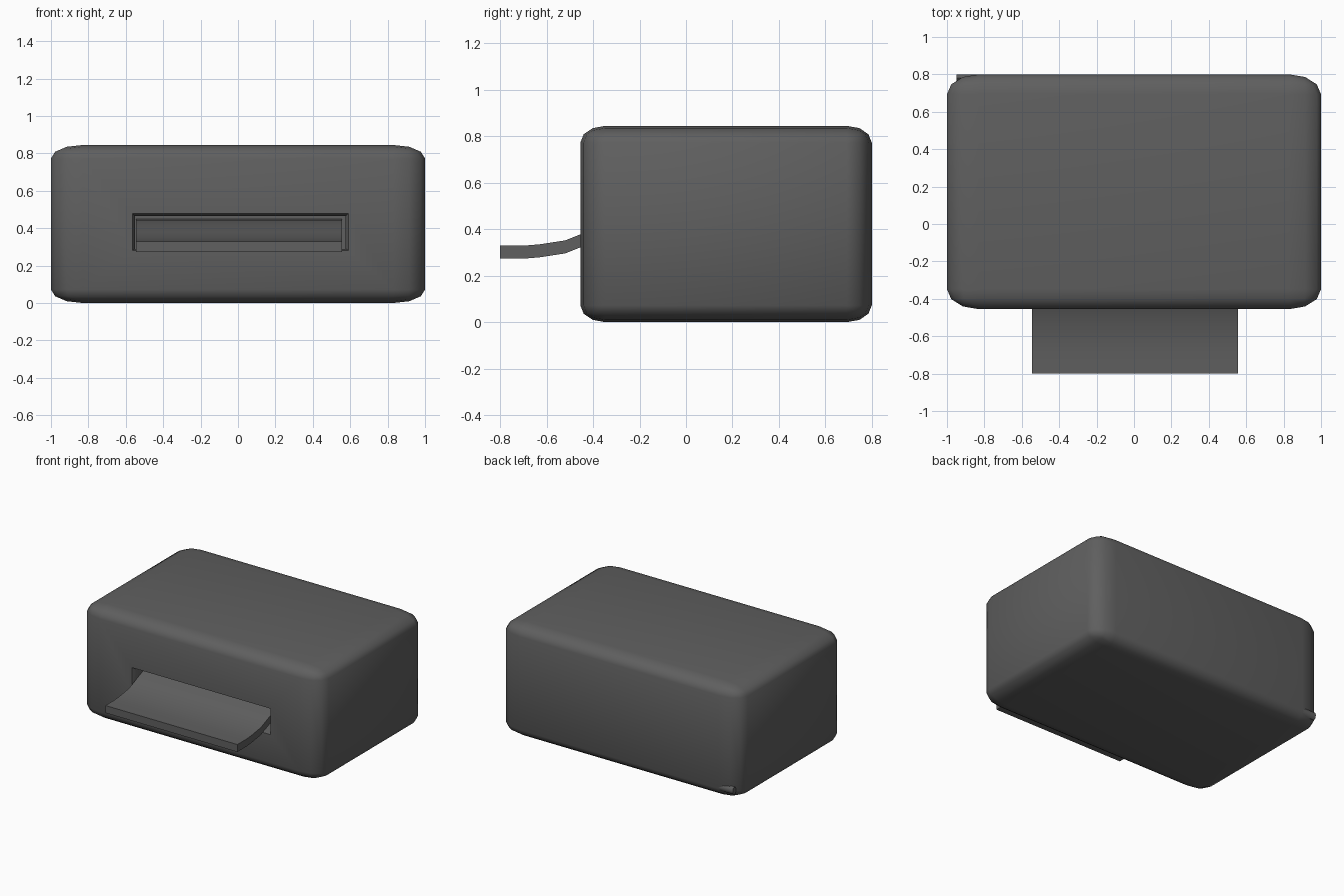
import bpy, bmesh, math

if "Cube" in bpy.data.objects:
    bpy.data.objects.remove(bpy.data.objects["Cube"])

dark = bpy.data.materials.new("dark_grey")
dark.diffuse_color = (0.115, 0.115, 0.115, 1)
dark.use_nodes = True
dark.node_tree.nodes["Principled BSDF"].inputs["Base Color"].default_value = dark.diffuse_color


def make(name, bm):
    bmesh.ops.recalc_face_normals(bm, faces=bm.faces[:])
    me = bpy.data.meshes.new(name)
    bm.to_mesh(me)
    bm.free()
    me.materials.append(dark)
    ob = bpy.data.objects.new(name, me)
    bpy.context.scene.collection.objects.link(ob)
    return ob


def loft(name, rings):
    """Skin a list of closed rings and cap both ends."""
    bm = bmesh.new()
    rs = [[bm.verts.new(p) for p in r] for r in rings]
    n = len(rs[0])
    for a, b in zip(rs, rs[1:]):
        for i in range(n):
            j = (i + 1) % n
            bm.faces.new((a[i], a[j], b[j], b[i]))
    bm.faces.new(rs[0])
    bm.faces.new(rs[-1][::-1])
    return make(name, bm)


def smooth(ob, angle):
    bpy.ops.object.select_all(action='DESELECT')
    ob.select_set(True)
    bpy.context.view_layer.objects.active = ob
    bpy.ops.object.shade_smooth_by_angle(angle=math.radians(angle))


# rounded body: bevelled cube, then stretched so the corners stretch too
bm = bmesh.new()
bmesh.ops.create_cube(bm, size=2)
bmesh.ops.bevel(bm, geom=bm.edges[:], offset=0.17, segments=3, profile=0.5, affect='EDGES')
bmesh.ops.scale(bm, vec=(1, 0.6275, 0.4225), verts=bm.verts)
bmesh.ops.translate(bm, vec=(0, 0.1725, 0.4225), verts=bm.verts)
body = make("body", bm)

# front slot with a small flared lip
slot = []
for y, x0, x1, z0, z1 in ((-0.50, -0.57, 0.595, 0.28, 0.482),
                          (-0.455, -0.565, 0.59, 0.282, 0.478),
                          (-0.43, -0.55, 0.575, 0.29, 0.465),
                          (-0.20, -0.55, 0.575, 0.29, 0.465)):
    slot.append([(x0, y, z0), (x1, y, z0), (x1, y, z1), (x0, y, z1)])
cutter = loft("slot_cutter", slot)
mod = body.modifiers.new("slot", 'BOOLEAN')
mod.operation = 'DIFFERENCE'
mod.solver = 'EXACT'
mod.object = cutter
bpy.context.view_layer.objects.active = body
bpy.ops.object.modifier_apply(modifier="slot")
bpy.data.objects.remove(cutter)
smooth(body, 35)

# curved tongue coming out of the slot: (y, top z)
path = [(-0.80, 0.33), (-0.69, 0.33), (-0.63, 0.335), (-0.52, 0.352),
        (-0.455, 0.378), (-0.37, 0.412), (-0.28, 0.44), (-0.20, 0.45)]
T = 0.056
tongue = loft("tongue", [[(-0.545, y, z - T), (0.555, y, z - T), (0.555, y, z), (-0.545, y, z)]
                         for y, z in path])
smooth(tongue, 30)

# thin cord along the lower rear edge, its end showing at the rounded corner
rings = []
for x, y, z in ((0.6, 0.765, 0.07), (-0.2, 0.778, 0.075), (-0.95, 0.78, 0.08)):
    rings.append([(x, y + 0.02 * math.cos(a), z + 0.03 * math.sin(a))
                  for a in (i * math.tau / 8 for i in range(8))])
cord = loft("rear_cord", rings)
smooth(cord, 50)
